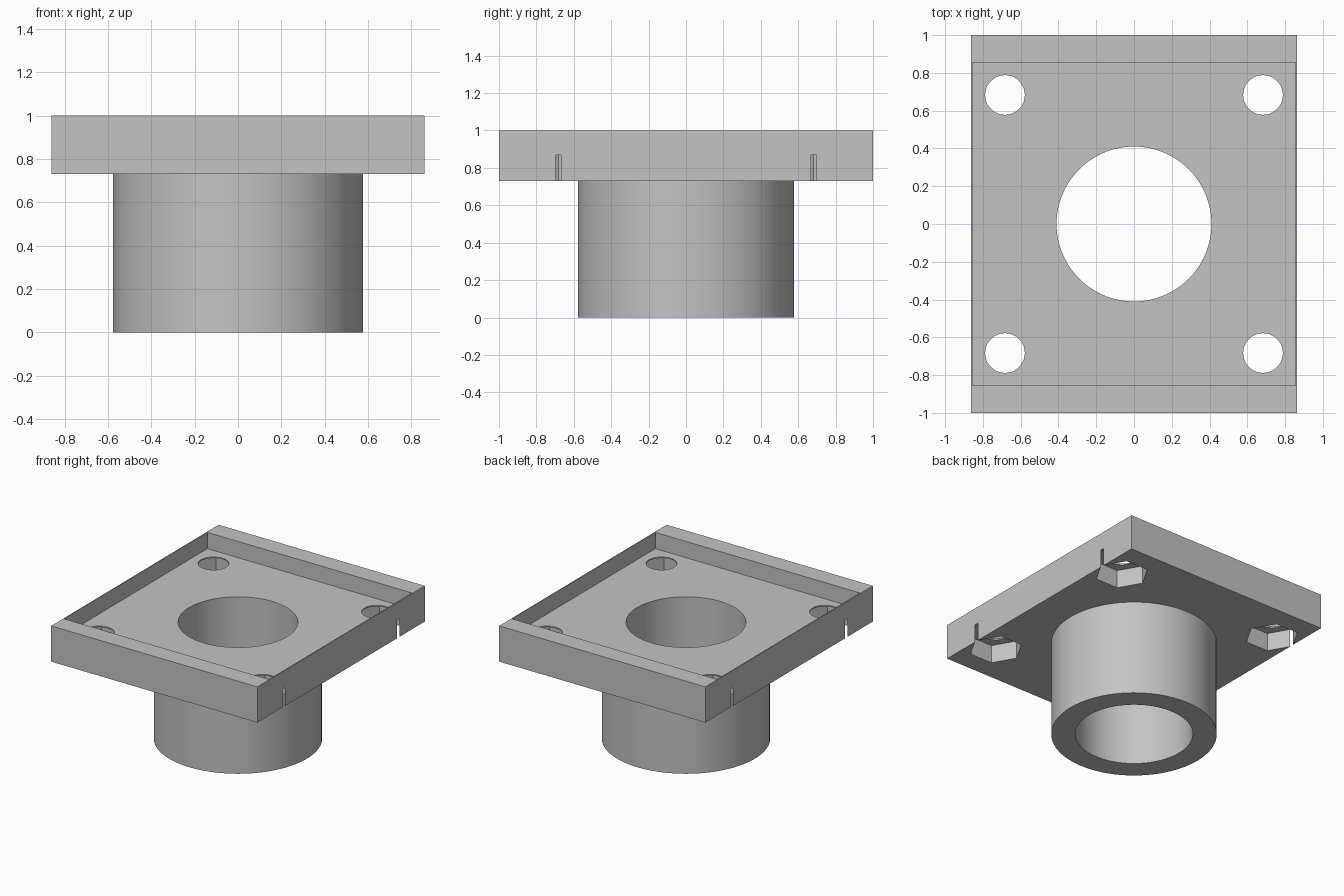
import bpy
import math

if "Cube" in bpy.data.objects:
    bpy.data.objects.remove(bpy.data.objects["Cube"], do_unlink=True)

BOTTOM, FLOOR, TOP = 0.73, 0.877, 1.0   # flange underside, tray floor, rim
POCKET_TOP = 0.868
BOLT = 0.683                            # bolt offset from the centre
BORE = 0.41

grey = bpy.data.materials.new("plain grey")
grey.use_nodes = True
grey.diffuse_color = (0.55, 0.55, 0.55, 1)
grey.node_tree.nodes["Principled BSDF"].inputs["Base Color"].default_value = grey.diffuse_color


def box(name, half_x, half_y, z0, z1):
    bpy.ops.mesh.primitive_cube_add(size=2, location=(0, 0, (z0 + z1) / 2))
    ob = bpy.context.object
    ob.name = name
    ob.scale = (half_x, half_y, (z1 - z0) / 2)
    bpy.ops.object.transform_apply(location=True, rotation=False, scale=True)
    return ob


def prism(name, radius, z0, z1, x=0, y=0, sides=96):
    bpy.ops.mesh.primitive_cylinder_add(vertices=sides, radius=radius, depth=z1 - z0,
                                        location=(x, y, (z0 + z1) / 2))
    ob = bpy.context.object
    ob.name = name
    if sides == 6:
        ob.rotation_euler.z = math.radians(30)   # corners point along x
    bpy.ops.object.transform_apply(location=True, rotation=True, scale=True)
    return ob


def combine(target, tool, operation="DIFFERENCE"):
    mod = target.modifiers.new("combine", "BOOLEAN")
    mod.operation = operation
    mod.solver = "EXACT"
    mod.object = tool
    bpy.context.view_layer.objects.active = target
    bpy.ops.object.modifier_apply(modifier=mod.name)
    bpy.data.objects.remove(tool, do_unlink=True)


# Flange plate with the tube joined underneath
flange = box("flanged_tube", 0.862, 1.0, BOTTOM, TOP)
combine(flange, prism("tube", 0.577, 0, BOTTOM + 0.05), "UNION")

# Shallow square tray in the top, leaving very thin side walls
combine(flange, box("tray_cutter", 0.855, 0.855, FLOOR, TOP + 0.2))

# Central bore
combine(flange, prism("bore_cutter", BORE, -0.2, TOP + 0.2))

# Bolt holes with nut pockets below that break through the side walls
for sx in (-1, 1):
    for sy in (-1, 1):
        x, y = sx * BOLT, sy * BOLT
        combine(flange, prism("nut_cutter", 0.188, BOTTOM - 0.2, POCKET_TOP, x, y, 6))
        combine(flange, prism("bolt_cutter", 0.105, BOTTOM - 0.2, TOP + 0.2, x, y, 48))

flange.data.materials.clear()
flange.data.materials.append(grey)
for face in flange.data.polygons:
    face.material_index = 0

bpy.ops.object.select_all(action="DESELECT")
flange.select_set(True)
bpy.context.view_layer.objects.active = flange
bpy.ops.object.shade_smooth_by_angle(angle=math.radians(30))
